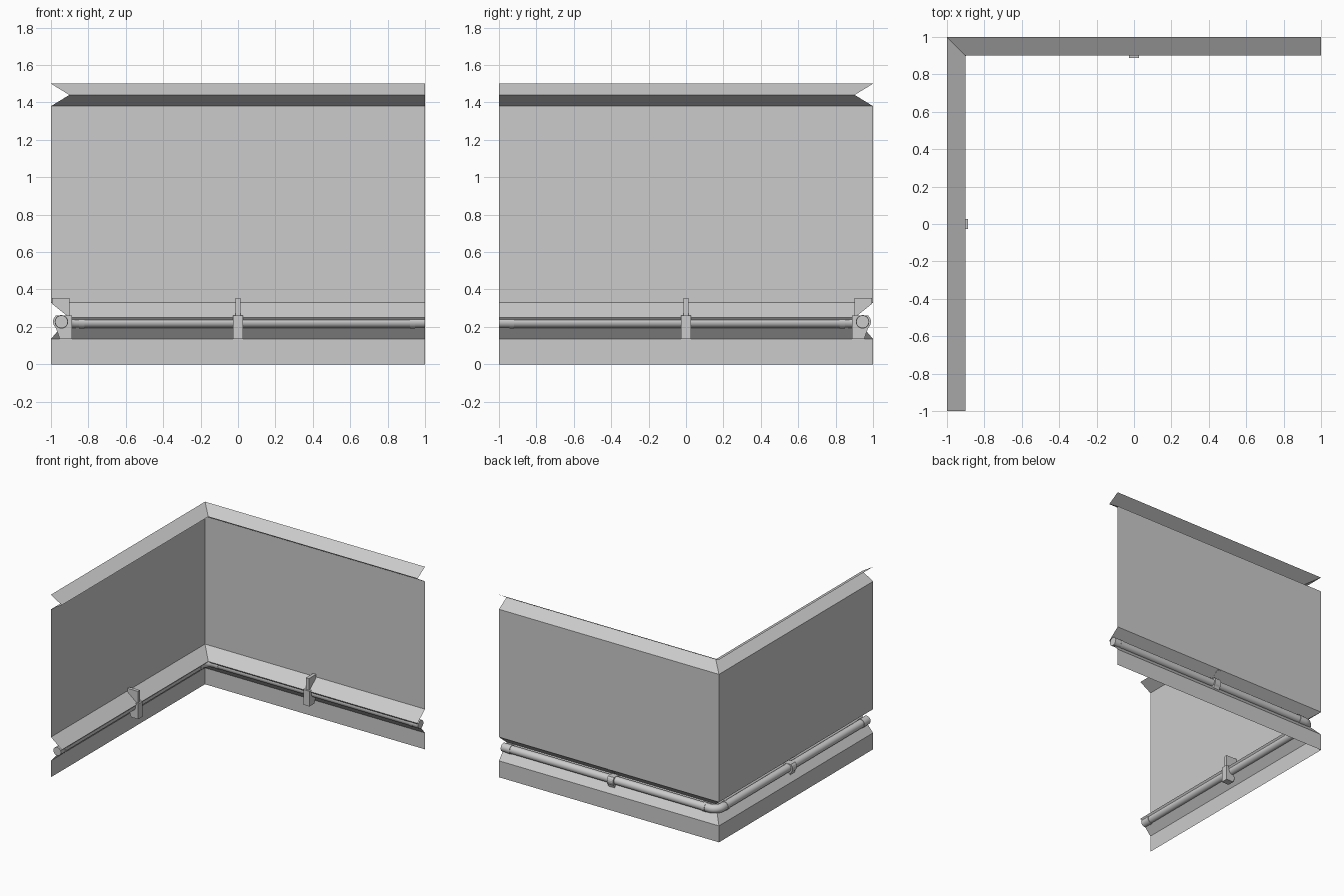
import bpy, bmesh, math
from mathutils import Vector

if "Cube" in bpy.data.objects:
    bpy.data.objects.remove(bpy.data.objects["Cube"])

# Both walls share one section, given as d (depth in from the outer face) and z
PIPE_D, PIPE_Z, PIPE_R = 0.056, 0.227, 0.032


def back(u, d, z):   # wall along y = 1
    return Vector((u, 1 - d, z))


def left(u, d, z):   # wall along x = -1 (mirror over the diagonal)
    return Vector((-1 + d, -u, z))


def finish(name, bm, smooth=False):
    me = bpy.data.meshes.new(name)
    bm.to_mesh(me)
    bm.free()
    ob = bpy.data.objects.new(name, me)
    bpy.context.collection.objects.link(ob)
    if smooth:
        bpy.ops.object.select_all(action='DESELECT')
        ob.select_set(True)
        bpy.context.view_layer.objects.active = ob
        bpy.ops.object.shade_smooth_by_angle(angle=math.radians(40))
    return ob


def plate(name, place, outline, width):
    """Extrude a d/z outline along the wall, centred on u = 0."""
    bm = bmesh.new()
    a = [bm.verts.new(place(-width / 2, d, z)) for d, z in outline]
    b = [bm.verts.new(place(width / 2, d, z)) for d, z in outline]
    bm.faces.new(a)
    bm.faces.new(b[::-1])
    n = len(a)
    for i in range(n):
        j = (i + 1) % n
        bm.faces.new((a[i], b[i], b[j], a[j]))
    bmesh.ops.recalc_face_normals(bm, faces=bm.faces[:])
    return finish(name, bm)


def sleeve(name, place, u0, u1, r):
    """Short cylinder around the pipe."""
    a, b = place(u0, PIPE_D, PIPE_Z), place(u1, PIPE_D, PIPE_Z)
    bm = bmesh.new()
    bmesh.ops.create_cone(bm, cap_ends=True, segments=24, radius1=r, radius2=r,
                          depth=(b - a).length)
    rot = (b - a).to_track_quat('Z', 'Y').to_matrix()
    bmesh.ops.rotate(bm, verts=bm.verts[:], matrix=rot)
    bmesh.ops.translate(bm, verts=bm.verts[:], vec=(a + b) / 2)
    return finish(name, bm, True)


def tube(name, points, r):
    """Round tube following a path."""
    cu = bpy.data.curves.new(name, 'CURVE')
    cu.dimensions = '3D'
    cu.bevel_depth = r
    cu.bevel_resolution = 4
    cu.use_fill_caps = True
    sp = cu.splines.new('POLY')
    sp.points.add(len(points) - 1)
    for p, co in zip(sp.points, points):
        p.co = (*co, 1)
    ob = bpy.data.objects.new(name, cu)
    bpy.context.collection.objects.link(ob)


# Sheet walls: folded section swept round the mitred corner
section = [(0, 0), (0, 0.135), (0.098, 0.251), (0, 0.33),
           (0, 1.38), (0.098, 1.44), (0, 1.5)]
bm = bmesh.new()
rows = [[bm.verts.new(p) for p in (back(1, d, z), back(-1 + d, d, z), left(1, d, z))]
        for d, z in section]
for lo, hi in zip(rows, rows[1:]):
    for i in range(2):
        bm.faces.new((lo[i], lo[i + 1], hi[i + 1], hi[i]))
bmesh.ops.recalc_face_normals(bm, faces=bm.faces[:])
finish("corner_wall_sheet", bm)

# Pipe elbow
R = 0.07
c = Vector((-1 + PIPE_D + R, 1 - PIPE_D - R, PIPE_Z))
arc = [c + R * Vector((math.cos(t), math.sin(t), 0))
       for t in (math.pi / 2 * (1 + i / 10) for i in range(11))]
tube("pipe_elbow", [back(-0.85, PIPE_D, PIPE_Z)] + arc + [left(-0.85, PIPE_D, PIPE_Z)],
     PIPE_R + 0.002)

# Clamp outline: rounded hook around the pipe, square block on the room side
hook = [(PIPE_D + 0.045 * math.cos(math.radians(a)), PIPE_Z + 0.045 * math.sin(math.radians(a)))
        for a in range(130, 231, 20)]
clamp = hook + [(0.047, 0.135), (0.112, 0.135), (0.112, 0.26)]
fin = [(0.005, 0.324), (0.1, 0.248), (0.1, 0.355), (0.005, 0.355)]

# Pipe run, sleeves and bracket on each wall
for side, place in (("back", back), ("left", left)):
    sleeve(side + "_pipe", place, -0.86, 0.95, PIPE_R)
    sleeve(side + "_elbow_ring", place, -0.85, -0.82, PIPE_R + 0.004)
    sleeve(side + "_end_ring", place, 0.92, 0.945, PIPE_R + 0.004)
    sleeve(side + "_end_sleeve", place, 0.945, 1.0, PIPE_R + 0.002)
    plate(side + "_bracket_clamp", place, clamp, 0.056)
    plate(side + "_bracket_fin", place, fin, 0.027)
